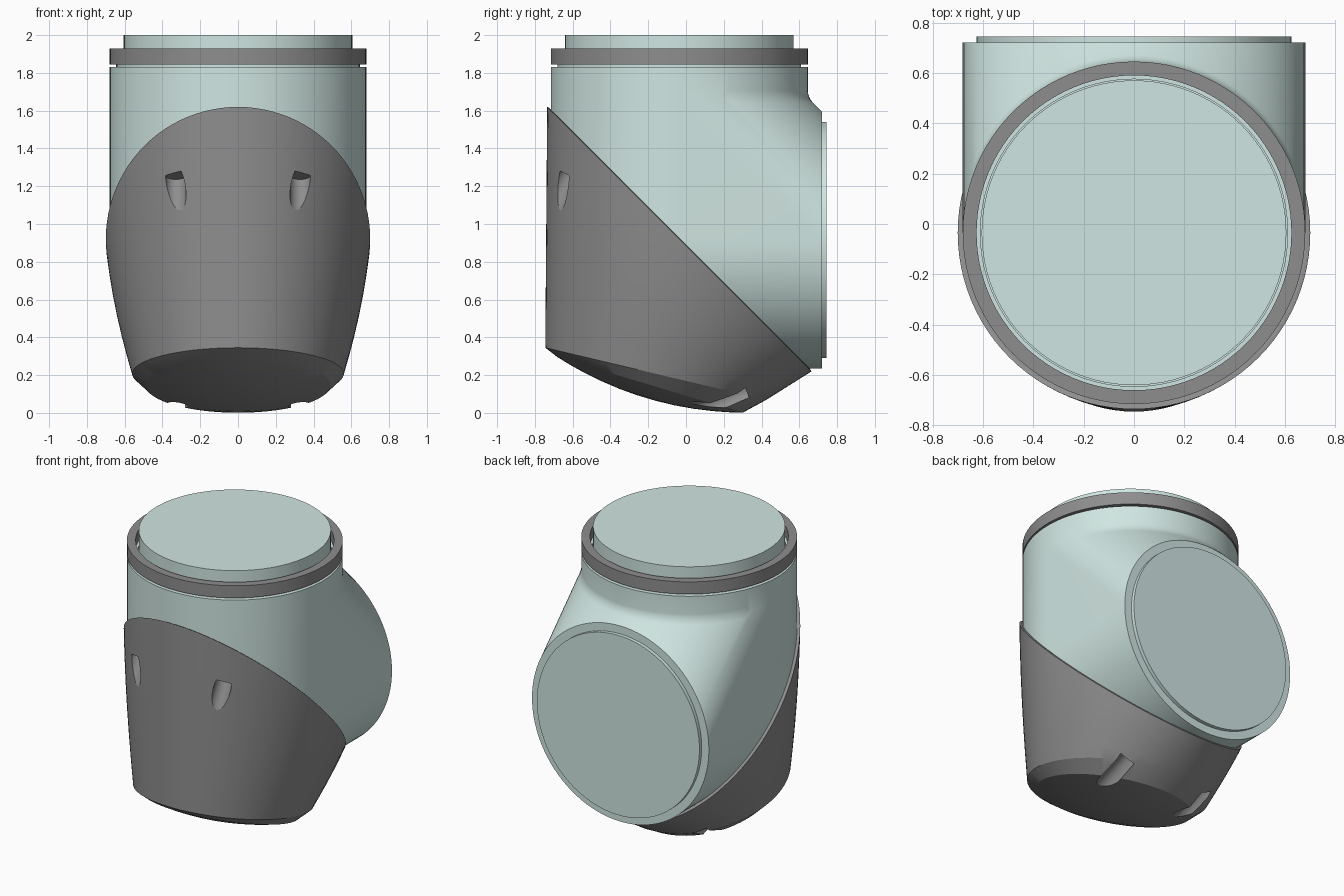
import bpy, bmesh, math
from mathutils import Vector

if "Cube" in bpy.data.objects:
    bpy.data.objects.remove(bpy.data.objects["Cube"])

N = 96
CY, CZ, R = -0.035, 0.915, 0.68      # joint centre (y, z) and tube radius
ANG = [2 * math.pi * i / N for i in range(N)]


def material(name, col):
    m = bpy.data.materials.new(name)
    m.diffuse_color = (*col, 1)
    m.use_nodes = True
    m.node_tree.nodes["Principled BSDF"].inputs["Base Color"].default_value = m.diffuse_color
    return m


TEAL = material("pale_teal", (0.63, 0.79, 0.76))
DARK = material("dark_grey", (0.27, 0.27, 0.27))


def finish(bm, name, mat=None, angle=28):
    bmesh.ops.recalc_face_normals(bm, faces=bm.faces)
    me = bpy.data.meshes.new(name)
    bm.to_mesh(me)
    bm.free()
    ob = bpy.data.objects.new(name, me)
    bpy.context.collection.objects.link(ob)
    if mat:
        me.materials.append(mat)
    smooth(ob, angle)
    return ob


def smooth(ob, angle):
    bpy.ops.object.select_all(action='DESELECT')
    ob.select_set(True)
    bpy.context.view_layer.objects.active = ob
    bpy.ops.object.shade_smooth_by_angle(angle=math.radians(angle))


def loft(rings, name, mat=None, closed=False, angle=28):
    """Skin a list of point rings; cap the ends, or join last to first."""
    bm = bmesh.new()
    vs = [[bm.verts.new(p) for p in r] for r in rings]
    pairs = list(zip(vs, vs[1:])) + ([(vs[-1], vs[0])] if closed else [])
    for a, b in pairs:
        for i in range(len(a)):
            j = (i + 1) % len(a)
            bm.faces.new((a[i], a[j], b[j], b[i]))
    if not closed:
        bm.faces.new(vs[0])
        bm.faces.new(vs[-1])
    return finish(bm, name, mat, angle)


def z_ring(r, z):
    return [(r * math.cos(a), CY + r * math.sin(a), z) for a in ANG]


def y_ring(r, y):
    return [(r * math.cos(a), y, CZ + r * math.sin(a)) for a in ANG]


# elbow body: hull of the upright circle, the side circle and the mitre ellipse
bm = bmesh.new()
mitre = [(R * math.cos(a), CY + R * math.sin(a), CZ - R * math.sin(a)) for a in ANG]
KINK = 1.67
for p in z_ring(R, KINK) + y_ring(R, 0.72) + mitre:
    bm.verts.new(p)
bmesh.ops.remove_doubles(bm, verts=bm.verts, dist=1e-4)
bmesh.ops.convex_hull(bm, input=bm.verts)
bmesh.ops.dissolve_limit(bm, angle_limit=math.radians(0.5), verts=bm.verts, edges=bm.edges)
bm.normal_update()
top = [f for f in bm.faces if all(v.co.z > KINK - 1e-3 for v in f.verts)]
ext = bmesh.ops.extrude_face_region(bm, geom=top)
bmesh.ops.delete(bm, geom=top, context='FACES')
up = [v for v in ext['geom'] if isinstance(v, bmesh.types.BMVert)]
bmesh.ops.translate(bm, verts=up, vec=(0, 0, 1.83 - KINK))
kink = [e for e in bm.edges if all(abs(v.co.z - KINK) < 1e-3 and v.co.y > 0.2 for v in e.verts)]
bmesh.ops.bevel(bm, geom=kink, offset=0.035, segments=4, profile=0.5, affect='EDGES', clamp_overlap=True)
finish(bm, "elbow_body", TEAL)

# side cap on the back opening
loft([y_ring(0.625, 0.70), y_ring(0.625, 0.745)], "side_cap", TEAL)

# top: groove collar, dark seal ring, raised cap
loft([z_ring(0.645, 1.82), z_ring(0.645, 1.855), z_ring(0.61, 1.855), z_ring(0.61, 1.82)],
     "groove_collar", TEAL, closed=True)
loft([z_ring(0.625, 1.845), z_ring(R, 1.845), z_ring(R, 1.93), z_ring(0.625, 1.93)],
     "seal_ring", DARK, closed=True)
loft([z_ring(0.605, 1.82), z_ring(0.605, 2.0)], "top_cap", TEAL)


# dark cover: tilted ellipses (centre y, centre z, x radius, y radius, z swing)
def tilted(cy, cz, rx, ry, dz):
    return [(rx * math.cos(a), cy + ry * math.sin(a), cz + dz * math.sin(a)) for a in ANG]


rim = (CY, 0.92, 0.70, 0.70, -0.70)
foot = (-0.16, 0.207, 0.56, 0.585, -0.138)
disc = (-0.19, 0.148, 0.49, 0.49, -0.147)
rings = [tilted(CY, 0.925, 0.69, 0.69, -0.69)]
for k in range(7):
    t = k / 6
    p = [a + (b - a) * t for a, b in zip(rim, foot)]
    p[2] += 0.06 * t * (1 - t)              # slight belly at the sides
    rings.append(tilted(*p))
for f in (1, 0.85, 0.7, 0.5, 0.3, 0.1):     # shallow domed underside
    d = 1 - f * f
    rings.append(tilted(disc[0] - 0.02 * d, disc[1] - 0.07 * d, *(v * f for v in disc[2:])))
cover = loft(rings, "lower_cover", DARK, angle=20)


# screw pockets, two in front and two underneath
def pocket(inner, outer, r=0.055):
    a, b = Vector(inner), Vector(outer)
    q = (b - a).to_track_quat('Z', 'X')
    rs = [[p + q @ Vector((r * math.cos(t), r * math.sin(t), 0)) for t in ANG[::4]] for p in (a, b)]
    cut = loft(rs, "pocket_cutter")
    cut.hide_render = True
    cut.hide_set(True)
    m = cover.modifiers.new("pocket", 'BOOLEAN')
    m.object, m.operation, m.solver = cut, 'DIFFERENCE', 'EXACT'
    return cut


cutters = []
for s in (-1, 1):
    cutters.append(pocket((s * 0.33, -0.625, 1.26), (s * 0.33, -0.80, 0.91)))
    cutters.append(pocket((s * 0.32, 0.32, 0.115), (s * 0.32, -0.06, -0.04)))

# apply the cuts and drop the cutters
dg = bpy.context.evaluated_depsgraph_get()
me = bpy.data.meshes.new_from_object(cover.evaluated_get(dg))
cover.modifiers.clear()
cover.data = me
for c in cutters:
    bpy.data.objects.remove(c)
smooth(cover, 20)
